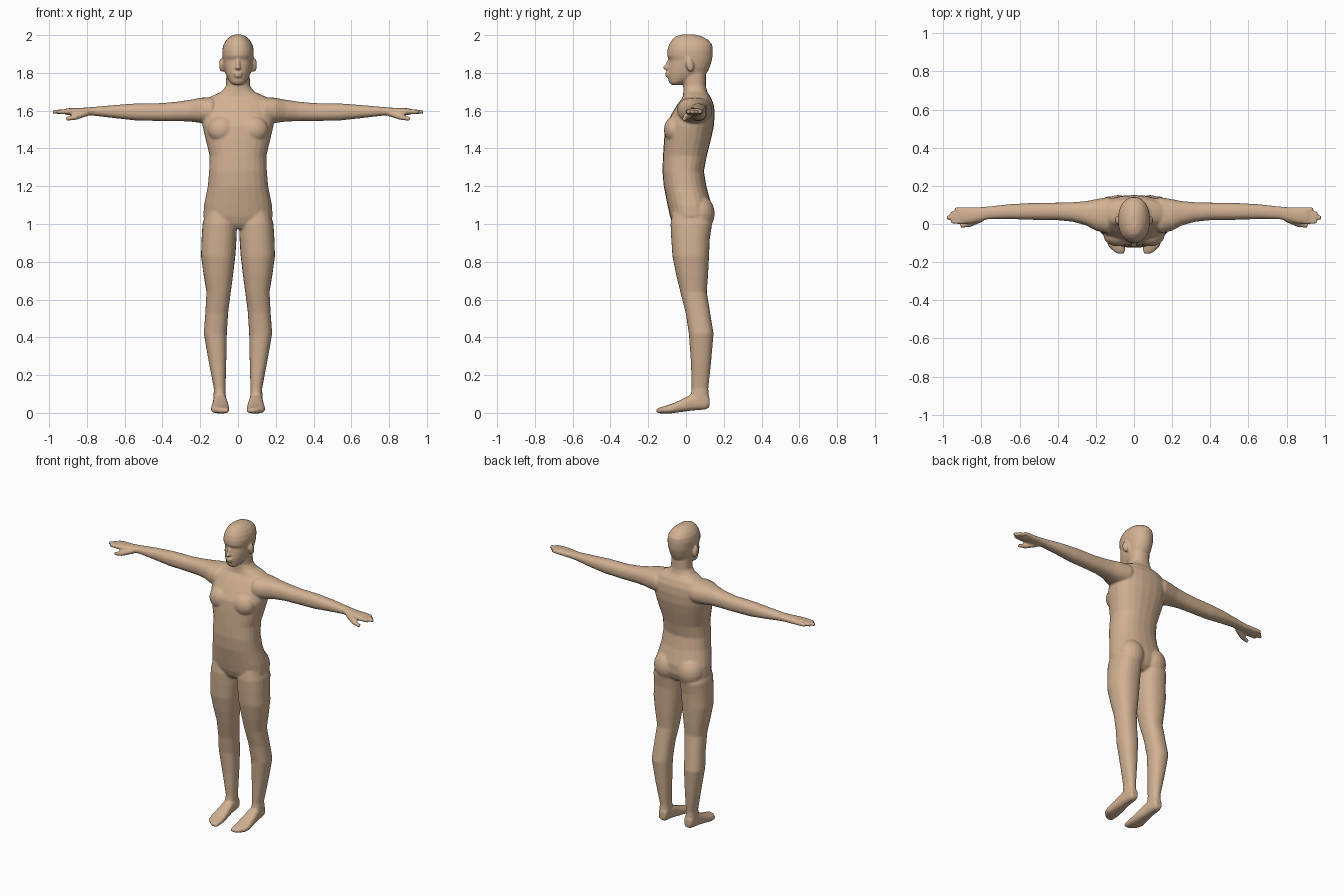
import bpy, bmesh, math
from mathutils import Vector, Matrix

skin = bpy.data.materials.new("tan skin")
skin.diffuse_color = (0.64, 0.44, 0.29, 1)
parts = []


def finish(bm, name):
    bmesh.ops.recalc_face_normals(bm, faces=bm.faces)
    me = bpy.data.meshes.new(name)
    bm.to_mesh(me)
    bm.free()
    ob = bpy.data.objects.new(name, me)
    bpy.context.collection.objects.link(ob)
    parts.append(ob)


def loft(name, rings, axis="z", sides=(1,), power=2.3, n=24):
    """Skin closed rounded rings: (position, a min, a max, b min, b max)."""
    for s in sides:
        bm = bmesh.new()
        loops = []
        for t, a0, a1, b0, b1 in rings:
            loop = []
            for i in range(n):
                c, d = math.cos(math.tau * i / n), math.sin(math.tau * i / n)
                a = (a0 + a1) / 2 + (a1 - a0) / 2 * math.copysign(abs(c) ** (2 / power), c)
                b = (b0 + b1) / 2 + (b1 - b0) / 2 * math.copysign(abs(d) ** (2 / power), d)
                x, y, z = {"z": (a, b, t), "x": (t, a, b), "y": (a, t, b)}[axis]
                loop.append(bm.verts.new((x * s, y, z)))
            loops.append(loop)
        for p, q in zip(loops, loops[1:]):
            for i in range(n):
                j = (i + 1) % n
                bm.faces.new((p[i], p[j], q[j], q[i]))
        bm.faces.new(loops[0])
        bm.faces.new(loops[-1])
        finish(bm, name)


def blob(name, c, r, sides=(1, -1), tilt=0):
    for s in sides:
        bm = bmesh.new()
        m = (Matrix.Translation((c[0] * s, c[1], c[2])) @ Matrix.Rotation(tilt, 4, "X")
             @ Matrix.Diagonal((*r, 1)))
        bmesh.ops.create_uvsphere(bm, u_segments=20, v_segments=12, radius=1, matrix=m)
        finish(bm, name)


def finger(name, p, q, r0, r1):
    for s in (1, -1):
        a, b = Vector((p[0] * s, *p[1:])), Vector((q[0] * s, *q[1:]))
        bm = bmesh.new()
        m = Matrix.Translation((a + b) / 2) @ (b - a).to_track_quat("Z", "Y").to_matrix().to_4x4()
        bmesh.ops.create_cone(bm, cap_ends=True, segments=10, radius1=r0, radius2=r1,
                              depth=(b - a).length, matrix=m)
        finish(bm, name)


both = (1, -1)

# torso and neck: (z, half width, front y, back y)
torso = [(0.975, .07, -.05, .09), (1.0, .14, -.07, .12), (1.04, .184, -.085, .135),
         (1.10, .180, -.098, .135), (1.20, .160, -.118, .108), (1.28, .153, -.125, .095),
         (1.36, .150, -.122, .11), (1.45, .172, -.116, .133), (1.52, .188, -.108, .148),
         (1.58, .192, -.078, .152), (1.63, .185, -.048, .148), (1.67, .155, -.018, .132),
         (1.70, .088, -.014, .112), (1.73, .064, -.014, .105), (1.79, .062, -.02, .105),
         (1.85, .055, -.02, .10)]
loft("torso", [(z, -w, w, f, b) for z, w, f, b in torso])
blob("chest", (.085, -.062, 1.50), (.075, .055, .07))
blob("buttock", (.085, .068, 1.055), (.088, .084, .10))

# legs
loft("leg", [(1.08, .03, .165, -.07, .11), (1.0, .006, .188, -.082, .138),
             (.92, .008, .193, -.078, .126), (.83, .014, .196, -.072, .122),
             (.73, .026, .182, -.052, .117), (.64, .038, .167, -.03, .11),
             (.53, .052, .173, -.002, .128), (.42, .059, .181, .015, .146),
             (.27, .062, .155, .026, .133), (.13, .066, .128, .03, .118),
             (.07, .064, .13, .022, .122), (.03, .066, .122, .025, .118)], sides=both)

# feet, heel to toe
loft("foot", [(.124, .072, .118, .03, .085), (.105, .064, .126, .018, .11),
              (.03, .058, .132, .012, .098), (-.03, .05, .138, .004, .068),
              (-.08, .046, .144, -.003, .046), (-.115, .046, .136, -.003, .035),
              (-.145, .048, .105, -.002, .027), (-.156, .052, .085, .004, .02)],
     "y", both, 2.6)

# arms out to the palm
loft("arm", [(.08, .0, .13, 1.55, 1.66), (.14, -.05, .14, 1.53, 1.672),
             (.20, -.035, .13, 1.535, 1.668), (.25, -.008, .12, 1.542, 1.658),
             (.32, .012, .114, 1.545, 1.648), (.40, .02, .112, 1.545, 1.640),
             (.54, .022, .110, 1.548, 1.638), (.65, .026, .104, 1.560, 1.630),
             (.76, .026, .092, 1.573, 1.620), (.81, .014, .088, 1.574, 1.616),
             (.86, .002, .088, 1.574, 1.614), (.90, .002, .088, 1.576, 1.613),
             (.915, .004, .086, 1.58, 1.61)], "x", both)

# fingers and thumb
for y, tip in ((.012, .958), (.034, .982), (.055, .962), (.076, .94)):
    finger("finger", (.89, y, 1.595), (tip, y, 1.594), .014, .011)
finger("thumb", (.80, .03, 1.59), (.87, -.004, 1.564), .02, .016)
finger("thumb_tip", (.86, -.002, 1.566), (.91, -.009, 1.556), .015, .011)

# head: (z, half width, front y, back y)
head = [(1.736, .026, -.078, -.03), (1.75, .042, -.09, .0), (1.775, .057, -.096, .07),
        (1.80, .068, -.098, .112), (1.83, .075, -.095, .126), (1.868, .080, -.088, .138),
        (1.89, .083, -.10, .141), (1.92, .084, -.099, .142), (1.95, .077, -.09, .139),
        (1.975, .062, -.075, .118), (1.993, .042, -.055, .085), (2.003, .02, -.025, .05)]
loft("head", [(z, -w, w, f, b) for z, w, f, b in head], power=2.15)

# facial features
blob("nose", (0, -.094, 1.845), (.011, .014, .032), (1,), -.3)
blob("nose_tip", (0, -.104, 1.828), (.015, .019, .012), (1,))
blob("upper_lip", (0, -.096, 1.797), (.026, .015, .007), (1,))
blob("lower_lip", (0, -.094, 1.783), (.022, .015, .007), (1,))
blob("ear", (.086, .02, 1.842), (.014, .021, .038), tilt=.2)

# fuse the parts into one continuous skin
bpy.ops.object.select_all(action="DESELECT")
for ob in parts:
    ob.select_set(True)
body = parts[0]
bpy.context.view_layer.objects.active = body
bpy.ops.object.join()
body.name = body.data.name = "body"
mod = body.modifiers.new("fuse", "REMESH")
mod.mode, mod.voxel_size = "VOXEL", 0.006
mod.use_smooth_shade = True
mod2 = body.modifiers.new("soften", "SMOOTH")
mod2.factor, mod2.iterations = 0.5, 5
for m in (mod.name, mod2.name):
    bpy.ops.object.modifier_apply(modifier=m)
body.data.materials.clear()
body.data.materials.append(skin)
bpy.ops.object.shade_smooth()
